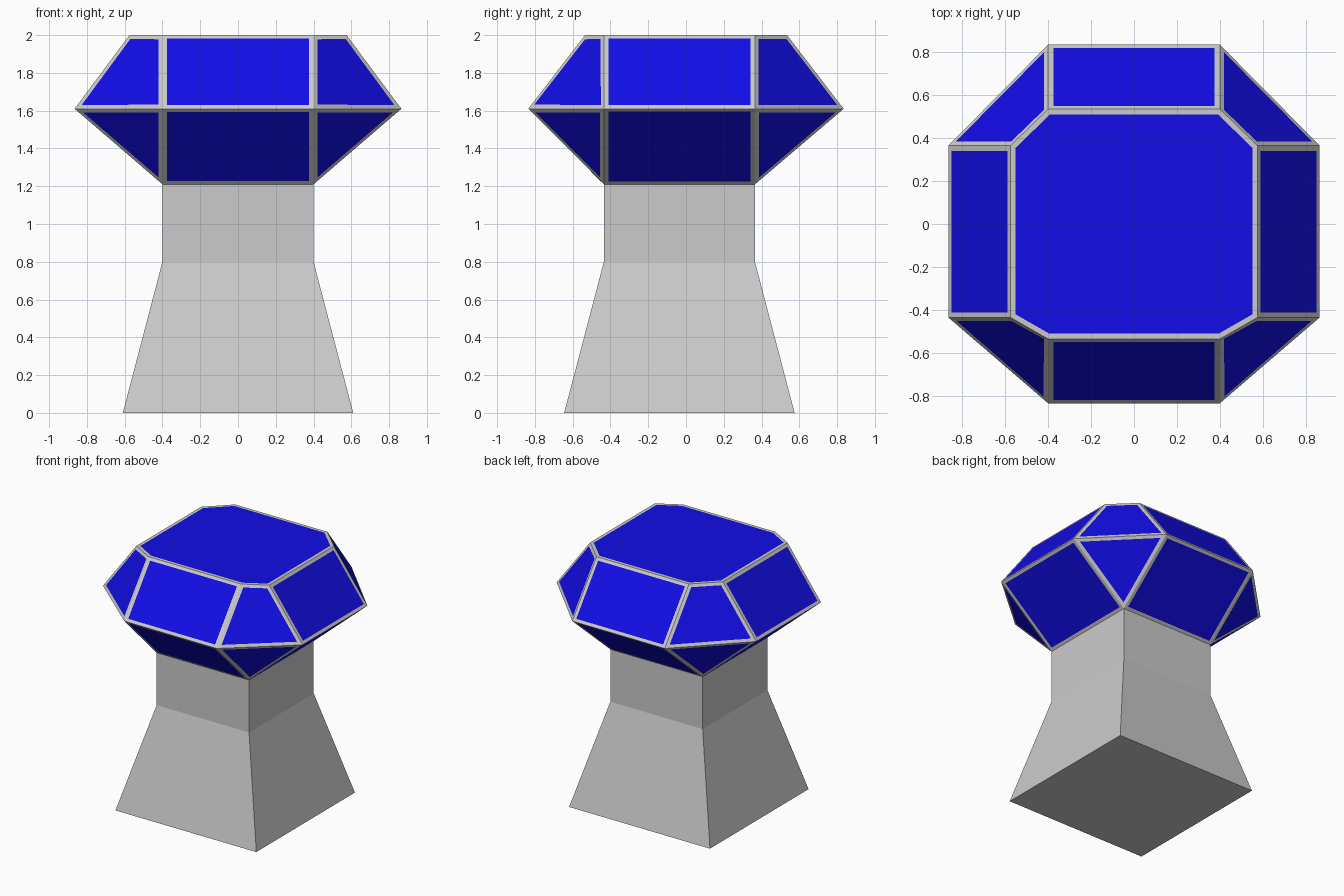
import bpy, bmesh

if "Cube" in bpy.data.objects:
    bpy.data.objects.remove(bpy.data.objects["Cube"])

YC = -0.035  # the pedestal sits slightly forward of the gem's centre


def square(half, z):
    return [(-half, YC - half, z), (half, YC - half, z),
            (half, YC + half, z), (-half, YC + half, z)]


def octagon(x, y, z):
    # corner points line up with the neck's square
    h, lo, hi = 0.4, YC - 0.4, YC + 0.4
    return [(-h, -y, z), (h, -y, z), (x, lo, z), (x, hi, z),
            (h, y, z), (-h, y, z), (-x, hi, z), (-x, lo, z)]


def add_ring(bm, points):
    return [bm.verts.new(p) for p in points]


def bridge(bm, a, b):
    n = len(a)
    return [bm.faces.new((a[i], a[(i + 1) % n], b[(i + 1) % n], b[i])) for i in range(n)]


def finish(bm, name):
    bmesh.ops.recalc_face_normals(bm, faces=bm.faces[:])
    mesh = bpy.data.meshes.new(name)
    bm.to_mesh(mesh)
    bm.free()
    obj = bpy.data.objects.new(name, mesh)
    bpy.context.collection.objects.link(obj)
    return obj


def material(name, color):
    mat = bpy.data.materials.new(name)
    mat.diffuse_color = color
    mat.use_nodes = True
    mat.node_tree.nodes["Principled BSDF"].inputs["Base Color"].default_value = mat.diffuse_color
    return mat


# Pedestal: flared square foot and straight neck
bm = bmesh.new()
rings = [add_ring(bm, square(h, z)) for h, z in ((0.61, 0), (0.4, 0.8), (0.4, 1.21))]
for a, b in zip(rings, rings[1:]):
    bridge(bm, a, b)
bm.faces.new(rings[0][::-1])
bm.faces.new(rings[-1])
finish(bm, "pedestal")

# Gem: square bottom, wide octagonal girdle, smaller octagonal table
bm = bmesh.new()
base = add_ring(bm, square(0.4, 1.21))
girdle = add_ring(bm, octagon(0.865, 0.835, 1.61))
table = add_ring(bm, octagon(0.575, 0.535, 2.0))
bridge(bm, girdle, table)
bm.faces.new(table)
for i in range(4):
    j = (i + 1) % 4
    g = [girdle[(2 * i + k) % 8] for k in range(3)]
    bm.faces.new((base[i], base[j], g[1], g[0]))   # side facet
    bm.faces.new((base[j], g[2], g[1]))            # corner facet
bmesh.ops.recalc_face_normals(bm, faces=bm.faces[:])

# Inset every facet: blue panes inside a grey frame
panes = bm.faces[:]
bmesh.ops.inset_individual(bm, faces=panes, thickness=0.024, use_even_offset=True)
for f in panes:
    f.material_index = 1
gem = finish(bm, "framed_gem")
gem.data.materials.append(material("frame_grey", (0.8, 0.8, 0.8, 1)))
gem.data.materials.append(material("pane_blue", (0.006, 0.004, 0.8, 1)))
